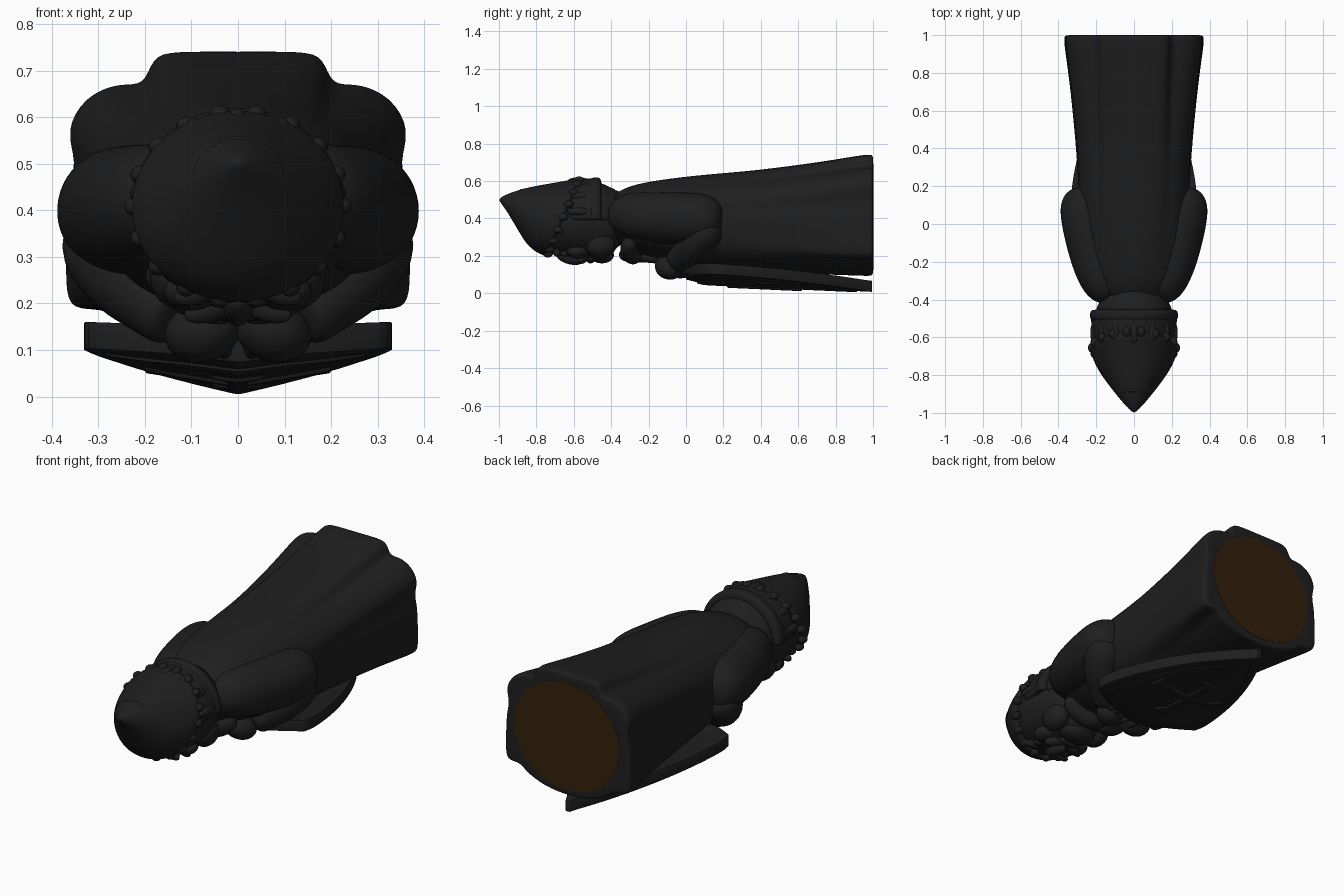
import bpy, bmesh, math
from mathutils import Vector

if "Cube" in bpy.data.objects:
    bpy.data.objects.remove(bpy.data.objects["Cube"])

def mat(name, col):
    m = bpy.data.materials.new(name)
    m.diffuse_color = (*col, 1)
    m.use_nodes = True
    m.node_tree.nodes["Principled BSDF"].inputs["Base Color"].default_value = m.diffuse_color
    return m

BLACK = mat("charcoal", (0.0135, 0.0135, 0.0135))
BROWN = mat("dark brown felt", (0.034, 0.015, 0.004))

def finish(name, bm, sub=0, material=BLACK):
    bmesh.ops.recalc_face_normals(bm, faces=bm.faces)
    me = bpy.data.meshes.new(name)
    bm.to_mesh(me)
    bm.free()
    for p in me.polygons:
        p.use_smooth = True
    me.materials.append(material)
    ob = bpy.data.objects.new(name, me)
    bpy.context.collection.objects.link(ob)
    if sub:
        m = ob.modifiers.new("smooth", 'SUBSURF')
        m.levels = m.render_levels = sub
    return ob

def loft(name, rings, sub=2):
    """Skin a list of closed rings of points and cap both ends."""
    bm = bmesh.new()
    rows = [[bm.verts.new(p) for p in r] for r in rings]
    n = len(rows[0])
    for a, b in zip(rows, rows[1:]):
        for i in range(n):
            bm.faces.new((a[i], a[(i+1) % n], b[(i+1) % n], b[i]))
    bm.faces.new(rows[0])
    bm.faces.new(rows[-1])
    return finish(name, bm, sub)

def ovals(rows, n=24):
    """Rings across y: (y, centre z, radius x, radius z, slant of y over z)."""
    return [[(rx*math.cos(a), y + sl*rz*math.sin(a), cz + rz*math.sin(a))
             for a in (2*math.pi*i/n for i in range(n))] for y, cz, rx, rz, sl in rows]

def tube(name, path, n=12):
    """Round limb through (point, radius) pairs."""
    pts = [Vector(p) for p, r in path]
    rings = []
    for i, (p, r) in enumerate(path):
        t = (pts[min(i+1, len(pts)-1)] - pts[max(i-1, 0)]).normalized()
        a = t.cross(Vector((0.3, 0.2, 1))).normalized()
        b = t.cross(a)
        rings.append([pts[i] + r*(a*math.cos(k) + b*math.sin(k))
                      for k in (2*math.pi*j/n for j in range(n))])
    return loft(name, rings)

def blob(name, loc, size, rot=(0, 0, 0)):
    bpy.ops.mesh.primitive_uv_sphere_add(segments=24, ring_count=14, location=loc, rotation=rot)
    ob = bpy.context.object
    ob.name, ob.scale = name, size
    ob.data.materials.append(BLACK)
    bpy.ops.object.shade_smooth()

# Robe: plain oval at the chest blending into a folded hem
hem = [(0, .74), (.14, .742), (.185, .73), (.2, .665), (.255, .675), (.33, .645), (.372, .57),
       (.345, .505), (.365, .44), (.368, .33), (.372, .21), (.345, .185), (.28, .19), (.25, .15), (.13, .1), (0, .09)]
waist = [(0, .65), (.10, .645), (.16, .625), (.185, .595), (.22, .58), (.26, .54), (.29, .49),
         (.29, .45), (.3, .4), (.295, .33), (.285, .25), (.25, .2), (.21, .17), (.17, .15), (.09, .12), (0, .11)]
chest = [(0.27*math.sin(math.pi*i/15), .40 + .19*math.cos(math.pi*i/15)) for i in range(16)]

def mix(a, b, t, s=1):
    return [((p[0]+(q[0]-p[0])*t)*s, .41+(p[1]+(q[1]-p[1])*t-.41)*s) for p, q in zip(a, b)]

def ring(half, y):
    return [(x, y, z) for x, z in half] + [(-x, y, z) for x, z in half[-2:0:-1]]

sections = [(mix(chest, waist, 0, .55), -.41), (mix(chest, waist, 0, .72), -.37), (mix(chest, waist, 0, .9), -.31),
            (mix(chest, waist, .15), -.2), (mix(chest, waist, .6), 0), (mix(chest, waist, .9), .2),
            (mix(waist, hem, .08), .36), (mix(waist, hem, .4), .6), (mix(waist, hem, .72), .8),
            (mix(waist, hem, 1), .95), (mix(waist, hem, 1), .985), (mix(waist, hem, 1, .985), 1), (mix(waist, hem, 1, .9), 1)]
loft("robe", [ring(h, y) for h, y in sections])

# Felt disc under the base
bm = bmesh.new()
bmesh.ops.create_cone(bm, cap_ends=True, segments=64, radius1=1, radius2=1, depth=.004)
felt = finish("base_felt", bm, 0, BROWN)
felt.scale, felt.rotation_euler, felt.location = (.31, .285, 1), (math.pi/2, 0, 0), (0, .9995, .41)
for p in felt.data.polygons:
    p.use_smooth = False

# Arms, sleeves and hands
for s in (-1, 1):
    tube("upper_arm", [((s*.10, -.39, .42), .07), ((s*.15, -.34, .42), .12), ((s*.19, -.22, .41), .14),
                       ((s*.225, -.08, .4), .145), ((s*.255, .06, .4), .145), ((s*.265, .14, .395), .13),
                       ((s*.27, .2, .39), .07)])
    tube("forearm", [((s*.30, .17, .38), .07), ((s*.29, .1, .33), .11), ((s*.24, .03, .25), .095),
                     ((s*.18, -.02, .2), .075), ((s*.14, -.05, .17), .075), ((s*.13, -.06, .165), .04)])
    blob("hand", (s*.075, -.09, .14), (.085, .075, .065), (0, s*.3, s*.4))
    for i in range(4):
        blob("finger", (s*(.03+.034*i), -.03+.012*i, .105+.008*i), (.018, .06, .025))
    tube("collar_fold", [((s*.19, -.30, .29), .04), ((s*.13, -.31, .23), .05), ((s*.06, -.29, .2), .05),
                         ((0, -.27, .195), .045)])
tube("sword_grip", [((0, -.36, .215), .03), ((0, -.3, .2), .045), ((0, -.2, .2), .03), ((0, -.02, .16), .03)])

# Shield: keeled kite plate, raised panel and cross
def plate(name, fn, lift, thick, nu=24, nv=24):
    bm = bmesh.new()
    layers = []
    for dz in (0, thick):
        g = []
        for j in range(nv+1):
            row = []
            for i in range(nu+1):
                x, y = fn(2*i/nu-1, j/nv)
                row.append(bm.verts.new((x, y, .052 - .046*y + .17*math.sqrt(x*x+.0001) - lift + dz
                                         + max(0, .1-y)*.2)))
            g.append(row)
        layers.append(g)
    lo, hi = layers
    for g in layers:
        for j in range(nv):
            for i in range(nu):
                bm.faces.new((g[j][i], g[j][i+1], g[j+1][i+1], g[j+1][i]))
    edge = ([(0, i) for i in range(nu)] + [(j, nu) for j in range(nv)] +
            [(nv, i) for i in range(nu, 0, -1)] + [(j, 0) for j in range(nv, 0, -1)])
    for (a, b), (c, d) in zip(edge, edge[1:]+edge[:1]):
        bm.faces.new((lo[a][b], lo[c][d], hi[c][d], hi[a][b]))
    ob = finish(name, bm)
    m = ob.modifiers.new("soft", 'BEVEL')
    m.width, m.segments, m.limit_method, m.angle_limit = min(.012, thick*.3), 2, 'ANGLE', 0.9
    return ob

def kite(scale):
    def fn(u, v):
        w = .335*(1-v**1.7)**.9 * (1 if v > .06 else .96+.04*v/.06)
        top = .0 + .1*u*u
        y = top + (.995-top)*v
        return u*max(w, .012)*scale, .42 + (y-.42)*scale
    return fn

plate("shield", kite(1), 0, .058)
plate("shield_panel", kite(.86), .006, .02)

def flare(t):
    return .022 + .035*max(0, abs(t)-.7)/.3
plate("cross_bar", lambda u, v: (u*.2, .42 + (2*v-1)*flare(u)), .014, .02, 24, 4)
plate("cross_post", lambda u, v: (u*flare(2*v-1), .42 + (2*v-1)*.2), .014, .02, 4, 24)

# Head and face, looking down towards the shield
loft("head", ovals([(-.8, .40, .14, .16, 0), (-.74, .40, .19, .19, 0), (-.64, .395, .215, .205, 0),
                    (-.52, .385, .21, .205, 0), (-.42, .375, .185, .195, 0), (-.395, .38, .17, .18, 0),
                    (-.37, .4, .15, .15, 0), (-.33, .4, .15, .14, 0)]))
blob("nose", (0, -.62, .19), (.032, .075, .035), (-.25, 0, 0))
blob("chin", (0, -.45, .205), (.10, .065, .045))
blob("lips", (0, -.51, .185), (.06, .025, .025))
for s in (-1, 1):
    blob("brow", (s*.08, -.69, .225), (.06, .022, .025), (0, s*.3, 0))
    blob("eye", (s*.08, -.65, .218), (.036, .024, .02), (0, s*.3, 0))
    blob("moustache", (s*.055, -.55, .19), (.065, .024, .028), (0, s*.3, s*-.3))
    blob("cheek", (s*.1, -.58, .225), (.06, .06, .04))
    blob("beard_side", (s*.13, -.46, .26), (.06, .08, .07))

# Pointed helmet with slanted brim
loft("helmet", ovals([(-.998, .5, .004, .004, 0), (-.985, .498, .022, .02, .1), (-.95, .485, .055, .05, .1),
                      (-.89, .455, .105, .105, .15), (-.82, .43, .155, .15, .3), (-.755, .415, .198, .18, .4),
                      (-.69, .408, .226, .203, .42), (-.665, .408, .232, .208, .42), (-.645, .408, .222, .2, .42)], 32))
loft("helmet_tip_ring", ovals([(-.905, .465, .09, .088, .15), (-.90, .462, .1, .099, .15), (-.875, .452, .108, .108, .15)], 32), 1)
for i in range(18):
    a = 2*math.pi*i/18
    blob("brim_rivet", (.222*math.cos(a), -.655+.085*math.sin(a), .408+.2*math.sin(a)), (.022, .026, .02))

# Neck guard: a band round the back half of the head
def guard(name, rows):
    rings = []
    for y, r in rows:
        out = [(r*math.cos(t), y, .39 + r*.98*math.sin(t)) for t in (math.pi*(i/20*1.0) for i in range(21))]
        rings.append(out + [(x*.85, y, .39 + (z-.39)*.85) for x, _, z in reversed(out)])
    return loft(name, rings, 1)
guard("neck_guard", [(-.62, .2), (-.615, .222), (-.56, .226), (-.47, .232), (-.455, .228), (-.45, .19)])
guard("neck_guard_lip", [(-.52, .2), (-.515, .235), (-.47, .236), (-.455, .23), (-.45, .19)])
guard("neck_guard_skirt", [(-.46, .19), (-.455, .208), (-.42, .186), (-.38, .172), (-.36, .15)])
for i in range(7):
    a = math.pi*(i+.5)/7
    blob("guard_tab", (.215*math.cos(a), -.575, .39+.208*math.sin(a)), (.022, .06, .022))
